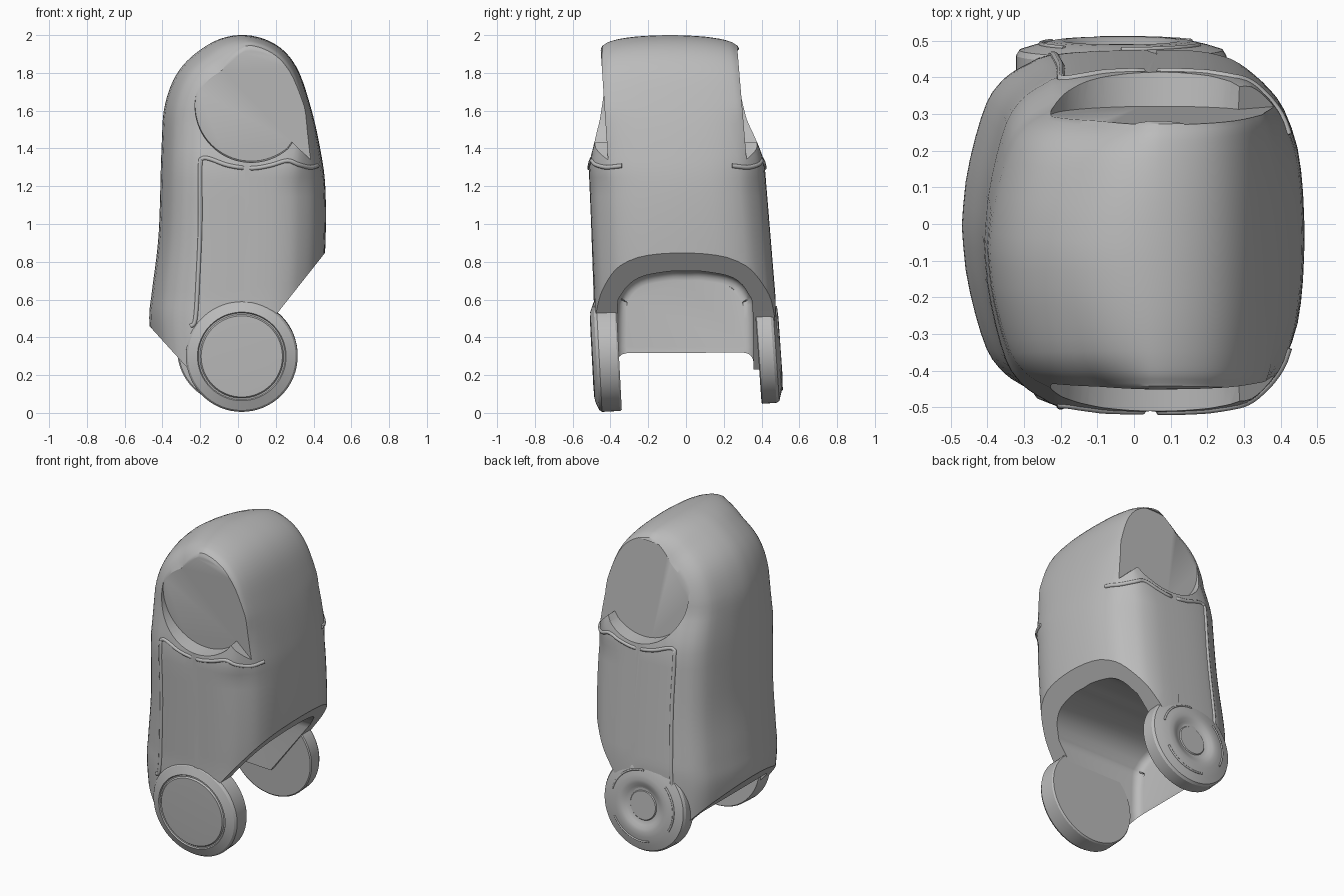
import bpy, bmesh, math
from mathutils import Vector, Matrix
from mathutils.bvhtree import BVHTree

old = bpy.data.objects.get("Cube")
if old:
    bpy.data.objects.remove(old)

grey = bpy.data.materials.new("plain_grey")
grey.use_nodes = True
COLOUR = (0.5, 0.5, 0.5, 1)
grey.diffuse_color = COLOUR
grey.node_tree.nodes["Principled BSDF"].inputs["Base Color"].default_value = COLOUR


def make(name, bm):
    bmesh.ops.recalc_face_normals(bm, faces=bm.faces)
    me = bpy.data.meshes.new(name)
    bm.to_mesh(me)
    bm.free()
    ob = bpy.data.objects.new(name, me)
    bpy.context.collection.objects.link(ob)
    me.materials.append(grey)
    return ob


def smooth(ob, angle=35):
    bpy.ops.object.select_all(action='DESELECT')
    ob.select_set(True)
    bpy.context.view_layer.objects.active = ob
    bpy.ops.object.shade_smooth_by_angle(angle=math.radians(angle))


def clamp(v):
    return min(1, max(0, v))


def interp(table, v):
    if v <= table[0][0]:
        return table[0][1]
    for (a, p), (b, q) in zip(table, table[1:]):
        if v <= b:
            return p + (q - p) * (v - a) / (b - a)
    return table[-1][1]


def spline(pts, n=6):
    out, m = [], len(pts)
    for i in range(m - 1):
        a, b, c, d = [Vector(pts[min(max(k, 0), m - 1)]) for k in range(i - 1, i + 3)]
        for j in range(n):
            t = j / n
            out.append(0.5 * (2 * b + (c - a) * t + (2 * a - 5 * b + 4 * c - d) * t * t
                              + (3 * b - a - 3 * c + d) * t ** 3))
    return out + [Vector(pts[-1])]


def prism(name, pts, place, lo, hi):
    """Extrude a 2D outline between two depths; place maps (u, v, depth) to 3D."""
    bm = bmesh.new()
    rings = [[bm.verts.new(place(u, v, d)) for u, v in pts] for d in (lo, hi)]
    for i in range(len(pts)):
        j = (i + 1) % len(pts)
        bm.faces.new((rings[0][i], rings[0][j], rings[1][j], rings[1][i]))
    for r in rings:
        bm.faces.new(r)
    return make(name, bm)


def cut(target, cutter):
    mod = target.modifiers.new("cut", 'BOOLEAN')
    mod.operation, mod.solver, mod.object = 'DIFFERENCE', 'EXACT', cutter
    bpy.context.view_layer.objects.active = target
    bpy.ops.object.modifier_apply(modifier=mod.name)
    bpy.data.objects.remove(cutter)


# Body: side outline swept across the width with rounded ends
right = [(0.36, 0.1), (0.44, 0.6), (0.463, 0.9), (0.462, 1.2), (0.435, 1.4), (0.385, 1.62),
         (0.31, 1.83), (0.2, 1.95), (0.04, 2.0)]
left = [(-0.13, 1.965), (-0.3, 1.83), (-0.385, 1.64), (-0.405, 1.4), (-0.42, 0.95),
        (-0.455, 0.65), (-0.47, 0.5), (-0.45, 0.3), (-0.42, 0.1)]
outline = spline(right + left, 5)
front_y = [(0.6, -0.485), (1.3, -0.515), (1.42, -0.495), (1.55, -0.475), (1.95, -0.46)]
back_y = [(0.6, 0.475), (1.33, 0.415), (1.42, 0.39), (1.55, 0.34), (1.95, 0.29)]
# depth fraction, then shrink of the left, the right and the head
ends = [(1, 0.03, 0.03, 0.03), (0.995, 0.3, 0.3, 0.55), (0.97, 0.55, 0.47, 0.83),
        (0.93, 0.64, 0.6, 0.88), (0.87, 0.74, 0.7, 0.915), (0.8, 0.81, 0.79, 0.935),
        (0.7, 0.87, 0.875, 0.955), (0.5, 0.93, 0.955, 0.98), (0.25, 0.98, 0.99, 0.995),
        (0, 1, 1, 1)]
half = spline(ends, 2)
rows = [(-r[0], *r[1:]) for r in half] + [tuple(r) for r in half[-2::-1]]
bm = bmesh.new()
rings = []
for t, s_left, s_right, s_head in rows:
    ring = []
    for p in outline:
        core = Vector((0.05, min(p.y, 1.6)))
        d = p - core
        w = clamp(0.5 - 0.9 * d.x / max(d.length, 0.01))
        s = s_right + (s_left - s_right) * w
        s += (s_head - s) * clamp((p.y - 1.2) / 0.4) * clamp(2 - 2 * w)
        q = core + d * s
        f, b = interp(front_y, q.y), interp(back_y, q.y)
        ring.append(bm.verts.new((q.x, (f + b) / 2 + t * (b - f) / 2, q.y)))
    rings.append(ring)
for r0, r1 in zip(rings, rings[1:]):
    for i in range(len(outline)):
        j = (i + 1) % len(outline)
        bm.faces.new((r0[i], r0[j], r1[j], r1[i]))
bm.faces.new(rings[0])
bm.faces.new(rings[-1])
bmesh.ops.recalc_face_normals(bm, faces=bm.faces)
tree = BVHTree.FromBMesh(bm)
body = make("body", bm)

# Slanted underside
under = [(-0.7, 0.69), (-0.46, 0.45), (-0.27, 0.24), (-0.02, 0.23), (0.21, 0.53), (0.455, 0.84),
         (0.7, 1.15), (0.7, -0.3), (-0.7, -0.3)]
cut(body, prism("under_cutter", under, lambda u, v, d: (u, d, v), -1, 1))

# Hollow between the wheels, with a curved back wall
arch = [(-0.365, -0.2), (-0.365, 0.5), (-0.34, 0.63), (-0.25, 0.715), (-0.1, 0.748), (0, 0.75),
        (0.1, 0.748), (0.25, 0.715), (0.33, 0.63), (0.355, 0.5), (0.36, -0.2)]
hollow = prism("hollow_cutter", spline(arch, 4), lambda u, v, d: (d + 0.5 * u * u, u, v), -0.405, 1)
bev = hollow.modifiers.new("round", 'BEVEL')
bev.width, bev.segments, bev.limit_method, bev.angle_limit = 0.05, 4, 'ANGLE', 1.1
bpy.context.view_layer.objects.active = hollow
bpy.ops.object.modifier_apply(modifier="round")
cut(body, hollow)

# Round recessed flats on both sides of the head, open toward the right edge
circle = [(0.07 + 0.297 * math.cos(math.radians(a)), 1.63 + 0.297 * math.sin(math.radians(a)))
          for a in range(90, 311, 5)]
recess = circle + [(0.285, 1.435), (0.39, 1.335), (0.44, 1.32), (0.7, 1.32), (0.7, 1.927)]
for sign, top, low in ((-1, -0.452, -0.412), (1, 0.272, 0.322)):
    def place(u, v, d, sign=sign, top=top, low=low):
        k = (1.925 - v) / 0.6
        flare = 1 + 0.12 * d
        y = top + (low - top) * k if d == 0 else sign * 0.9
        return (0.07 + (u - 0.07) * flare, y, 1.63 + (v - 1.63) * flare)
    cut(body, prism("recess_cutter", recess, place, 0, 1))
smooth(body, 32)

# Raised trim around each side panel, laid on the body surface
path = [(-0.25, 0.46), (-0.225, 0.5), (-0.21, 0.75), (-0.2, 1.0), (-0.2, 1.3), (-0.19, 1.345),
        (-0.15, 1.345), (-0.05, 1.31), (0.07, 1.295), (0.17, 1.31), (0.26, 1.335), (0.32, 1.315),
        (0.38, 1.3), (0.42, 1.308)]


def tube(name, pts, radius):
    cu = bpy.data.curves.new(name, 'CURVE')
    cu.dimensions = '3D'
    cu.bevel_depth, cu.bevel_resolution, cu.use_fill_caps = radius, 2, True
    sp = cu.splines.new('POLY')
    sp.points.add(len(pts) - 1)
    for p, co in zip(sp.points, pts):
        p.co = (*co, 1)
    sp.use_smooth = True
    ob = bpy.data.objects.new(name, cu)
    cu.materials.append(grey)
    bpy.context.collection.objects.link(ob)
    return ob


for side, sign in (("front", -1), ("back", 1)):
    pts = []
    for p in spline(path, 5):
        hit = tree.ray_cast(Vector((p.x, sign, p.y)), Vector((0, -sign, 0)))[0]
        if hit and hit.y * sign > 0.15:
            pts.append(hit - Vector((0, sign * 0.003, 0)))
    tube(side + "_panel_trim", pts, 0.012)


# Wheels: radius and outward distance profiles spun round the axle
def wheel(name, profile, sign, centre, tilt, segs=64):
    bm = bmesh.new()
    spun = []
    for r, h in profile:
        spun.append([bm.verts.new((r * math.cos(a), sign * h, r * math.sin(a)))
                     for a in (math.tau * i / segs for i in range(segs))])
    for r0, r1 in zip(spun, spun[1:]):
        for i in range(segs):
            j = (i + 1) % segs
            bm.faces.new((r0[i], r0[j], r1[j], r1[i]))
    bm.faces.new(spun[0])
    bm.faces.new(spun[-1])
    ob = make(name, bm)
    ob.matrix_world = Matrix.Translation(centre) @ Matrix.Rotation(math.radians(tilt), 4, 'X')
    smooth(ob, 30)
    return ob


disc = [(0.29, -0.065), (0.296, -0.055), (0.296, 0.04), (0.285, 0.055), (0.235, 0.075),
        (0.23, 0.068), (0.222, 0.068), (0.215, 0.077), (0.15, 0.079)]
wheel("front_wheel", disc, -1, (0.02, -0.42, 0.303), 3)
dish = [(0.28, -0.055), (0.287, -0.05), (0.287, 0.025), (0.278, 0.04), (0.24, 0.052), (0.19, 0.064),
        (0.16, 0.066), (0.14, 0.062), (0.12, 0.052), (0.105, 0.046), (0.093, 0.044), (0.088, 0.05)]
back = wheel("back_wheel", dish, 1, (-0.035, 0.435, 0.338), 4)

# Three slim arcs on the dished wheel
for n in range(3):
    angles = [math.radians(n * 120 + 15 + 5 * i) for i in range(16)]
    arc = tube("wheel_arc", [(0.22 * math.cos(a), 0.057, 0.22 * math.sin(a)) for a in angles], 0.006)
    arc.matrix_world = back.matrix_world
